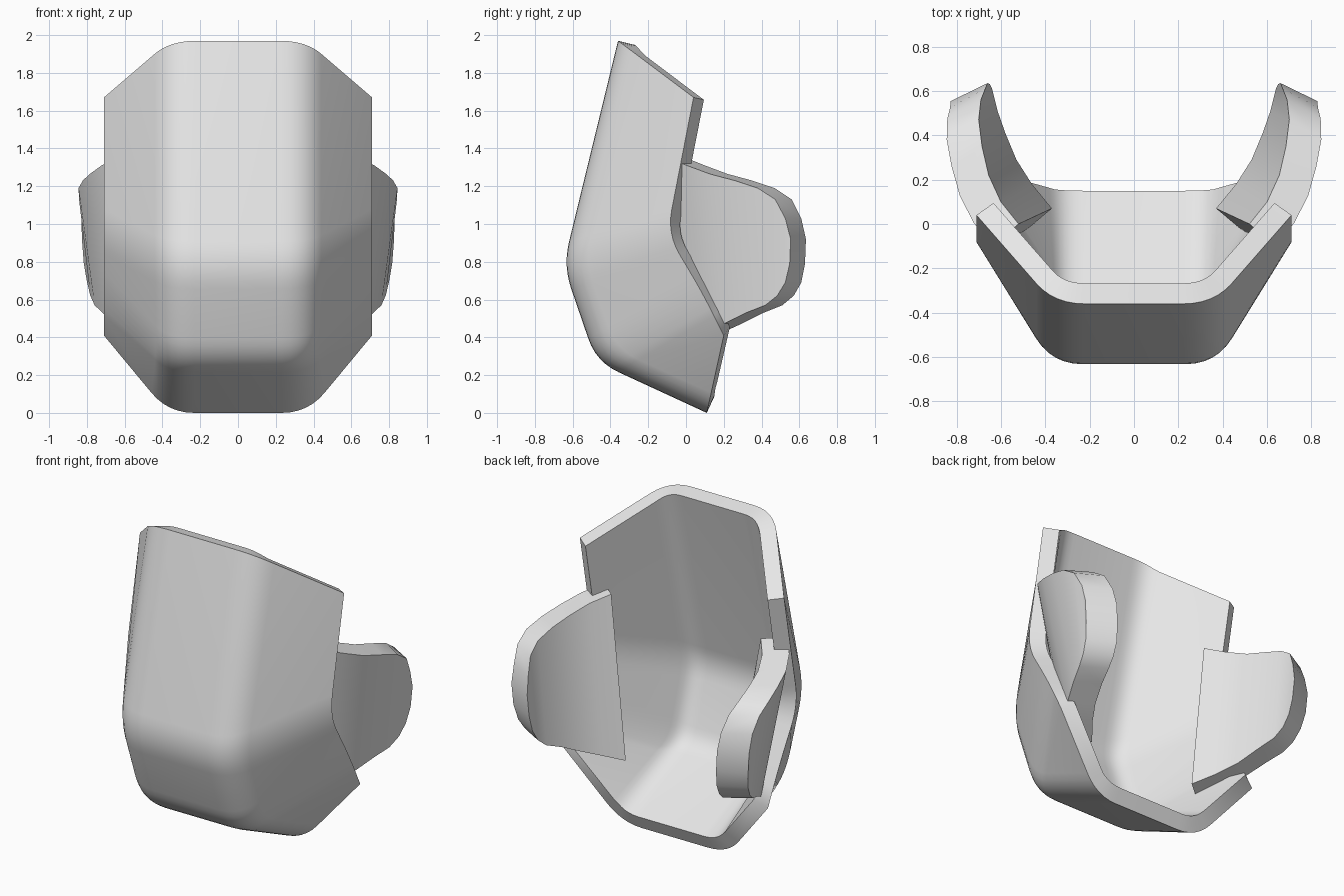
import bpy, bmesh, math
from mathutils import Vector

cube = bpy.data.objects.get("Cube")
if cube:
    bpy.data.objects.remove(cube)

# One plain grey material
GREY = (0.8, 0.8, 0.8, 1)
mat = bpy.data.materials.new("plain_grey")
mat.use_nodes = True
mat.diffuse_color = GREY
mat.node_tree.nodes["Principled BSDF"].inputs["Base Color"].default_value = GREY


def finish(name, bm, angle):
    mesh = bpy.data.meshes.new(name)
    bm.to_mesh(mesh)
    bm.free()
    mesh.materials.append(mat)
    obj = bpy.data.objects.new(name, mesh)
    bpy.context.collection.objects.link(obj)
    bpy.ops.object.select_all(action='DESELECT')
    obj.select_set(True)
    bpy.context.view_layer.objects.active = obj
    bpy.ops.object.shade_smooth_by_angle(angle=math.radians(angle))
    return obj


def rounded(points, radius, steps=6):
    """Polyline whose inner corners become short curves."""
    path = [points[0]]
    for a, k, b in zip(points, points[1:], points[2:]):
        p = k + (a - k).normalized() * radius
        q = k + (b - k).normalized() * radius
        for i in range(steps + 1):
            t = i / steps
            path.append(p * (1 - t) ** 2 + k * 2 * t * (1 - t) + q * t * t)
    return path + [points[-1]]


# Front shell: rows from top to bottom, each with a front corner and a side end
SHELL_ROWS = [
    ((0.36, -0.36, 1.97), (0.71, 0.04, 1.67)),
    ((0.37, -0.65, 0.78), (0.71, -0.10, 0.95)),
    ((0.37, -0.475, 0.27), (0.71, 0.09, 0.63)),
    ((0.37, 0.11, 0.0), (0.71, 0.20, 0.41)),
]


def flip(p):
    return Vector((-p[0], p[1], p[2]))


rows = [rounded([flip(e), flip(k), Vector(k), Vector(e)], 0.14) for k, e in SHELL_ROWS]
columns = [rounded(list(col), 0.13) for col in zip(*rows)]

bm = bmesh.new()
grid = [[bm.verts.new(p) for p in col] for col in columns]
for left, right in zip(grid, grid[1:]):
    for j in range(len(left) - 1):
        bm.faces.new((left[j], left[j + 1], right[j + 1], right[j]))
bm.normal_update()
shell = finish("front_shell", bm, 50)
solid = shell.modifiers.new("thickness", 'SOLIDIFY')
solid.thickness = 0.095
solid.offset = -1
solid.use_even_offset = True
bpy.ops.object.modifier_apply(modifier=solid.name)
bpy.ops.object.shade_smooth_by_angle(angle=math.radians(50))

# Side flaps: inner top and inner bottom point of each section, front to back
FLAP_SECTIONS = [
    ((0.52, 0.00, 1.35), (0.37, 0.07, 0.37)),
    ((0.60, 0.10, 1.31), (0.46, 0.18, 0.42)),
    ((0.655, 0.22, 1.265), (0.53, 0.29, 0.47)),
    ((0.685, 0.35, 1.23), (0.58, 0.41, 0.53)),
    ((0.70, 0.47, 1.19), (0.615, 0.51, 0.57)),
    ((0.69, 0.56, 1.13), (0.63, 0.57, 0.62)),
    ((0.67, 0.61, 1.03), (0.64, 0.61, 0.69)),
    ((0.66, 0.635, 0.92), (0.65, 0.63, 0.79)),
]


def flap(name, side):
    bm = bmesh.new()
    rings = []
    last = len(FLAP_SECTIONS) - 1
    for i, (top, bottom) in enumerate(FLAP_SECTIONS):
        t = i / last
        angle = math.radians(40 - 14 * t)
        out = Vector((math.cos(angle), -math.sin(angle), 0)) * (0.15 + 0.035 * t)
        top, bottom = Vector(top), Vector(bottom)
        corners = (top, bottom, bottom + out, top + out)
        rings.append([bm.verts.new((side * p.x, p.y, p.z)) for p in corners])
    for a, b in zip(rings, rings[1:]):
        for j in range(4):
            k = (j + 1) % 4
            bm.faces.new((a[j], a[k], b[k], b[j]))
    bm.faces.new(rings[0])
    bm.faces.new(rings[-1])
    bmesh.ops.recalc_face_normals(bm, faces=bm.faces)
    finish(name, bm, 45)


flap("left_flap", 1)
flap("right_flap", -1)
